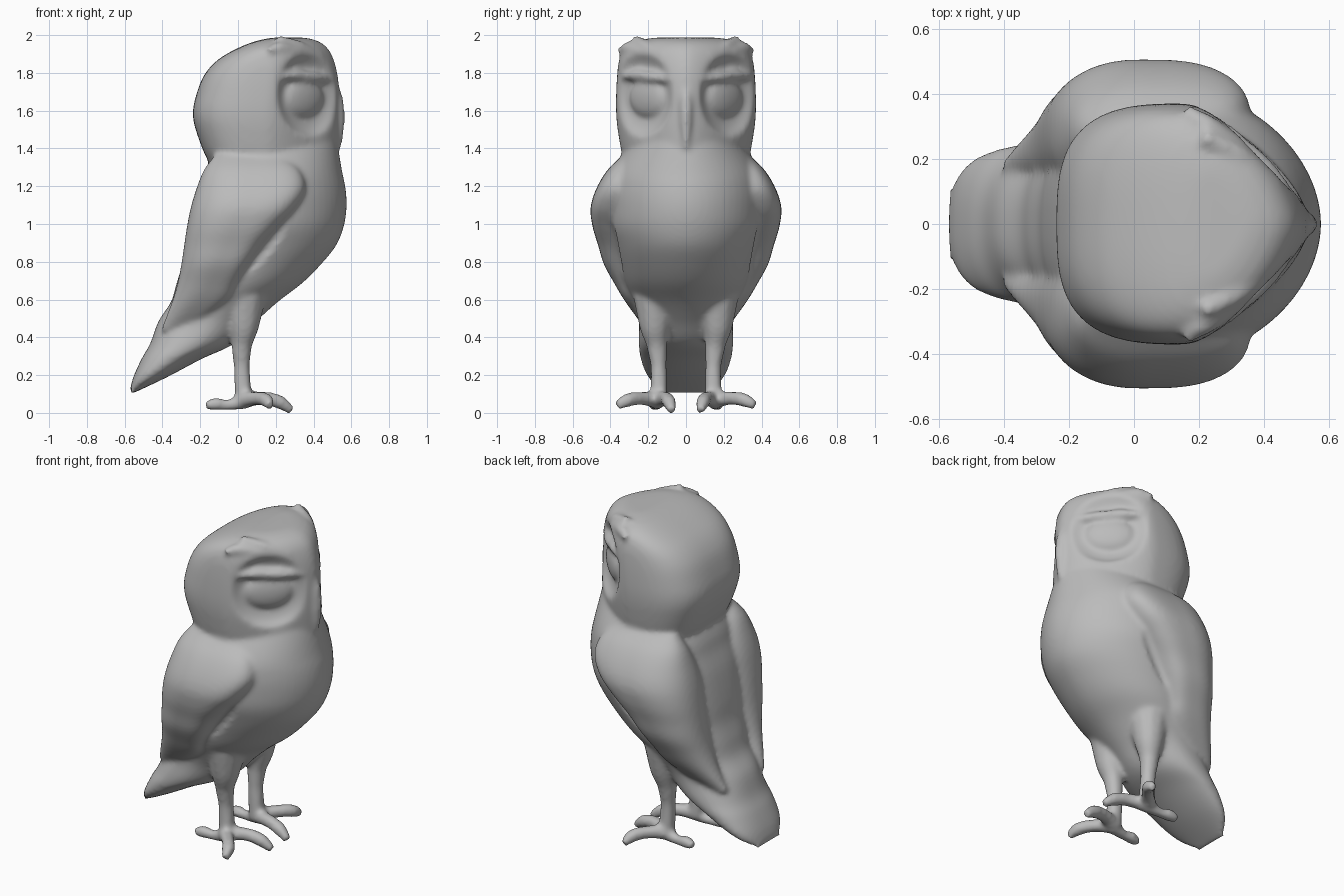
import bpy, bmesh, math
from mathutils import Vector, Matrix

cube = bpy.data.objects.get("Cube")
if cube:
    bpy.data.objects.remove(cube, do_unlink=True)

grey = bpy.data.materials.new("plain grey")
grey.use_nodes = True
grey.diffuse_color = (0.5, 0.5, 0.5, 1)
grey.node_tree.nodes["Principled BSDF"].inputs["Base Color"].default_value = grey.diffuse_color
SIDES = 64
STEPS = 5


def add_object(name, mesh):
    obj = bpy.data.objects.new(name, mesh)
    bpy.context.scene.collection.objects.link(obj)
    return obj


def finish(bm, name):
    bmesh.ops.recalc_face_normals(bm, faces=bm.faces)
    mesh = bpy.data.meshes.new(name)
    bm.to_mesh(mesh)
    bm.free()
    return add_object(name, mesh)


def refine(rows):
    """Smoothly interpolate extra sections between the given ones."""
    rows = [Vector(row) for row in rows]
    ends = [rows[0]] + rows + [rows[-1]]
    fine = []
    for a, b, c, d in zip(ends, ends[1:], ends[2:], ends[3:]):
        for k in range(STEPS):
            t = k / STEPS
            fine.append(b + (c - a) * (t / 2) + (a * 2 - b * 5 + c * 4 - d) * (t * t / 2)
                        + (b * 3 - a - c * 3 + d) * (t ** 3 / 2))
    return fine + [rows[-1]]


def loft(name, rows, front, back):
    """Stack rounded sections: (height, back x, widest x, front x, half width, centre y)."""
    bm = bmesh.new()
    rings = []
    for z, xb, xm, xf, w, y in refine(rows):
        ring = []
        for i in range(SIDES):
            a = math.tau * i / SIDES
            c, s = math.cos(a), math.sin(a)
            power = 2 / (front if c > 0 else back)
            reach = xf - xm if c > 0 else xb - xm
            px = xm + reach * abs(c) ** power
            py = y + math.copysign(w * abs(s) ** power, s)
            ring.append(bm.verts.new((px, py, z)))
        rings.append(ring)
    for low, high in zip(rings, rings[1:]):
        for i in range(SIDES):
            j = (i + 1) % SIDES
            bm.faces.new((low[i], low[j], high[j], high[i]))
    bm.faces.new(rings[0])
    bm.faces.new(rings[-1])
    return finish(bm, name)


def ball(name, centre, radii, along):
    """Ellipsoid whose first radius lies along the given direction."""
    bm = bmesh.new()
    turn = Vector(along).to_track_quat("X", "Z").to_matrix().to_4x4()
    place = Matrix.Translation(centre) @ turn @ Matrix.Diagonal((*radii, 1))
    bmesh.ops.create_uvsphere(bm, u_segments=48, v_segments=32, radius=1, matrix=place)
    return finish(bm, name)


def tube(name, points):
    """Tapering limb through (x, y, z, radius) points."""
    curve = bpy.data.curves.new(name, "CURVE")
    curve.dimensions = "3D"
    curve.bevel_depth = 1
    curve.bevel_resolution = 4
    curve.use_fill_caps = True
    spline = curve.splines.new("BEZIER")
    spline.bezier_points.add(len(points) - 1)
    for knot, (x, y, z, r) in zip(spline.bezier_points, points):
        knot.co = (x, y, z)
        knot.radius = r
        knot.handle_left_type = knot.handle_right_type = "AUTO"
    return bake(add_object(name, curve), name)


def bake(obj, name):
    graph = bpy.context.evaluated_depsgraph_get()
    graph.update()
    mesh = bpy.data.meshes.new_from_object(obj.evaluated_get(graph))
    bpy.data.objects.remove(obj, do_unlink=True)
    return add_object(name, mesh)


def mirrored(obj):
    twin = obj.data.copy()
    twin.transform(Matrix.Scale(-1, 4, (0, 1, 0)))
    twin.flip_normals()
    return [obj, add_object(obj.name + "_mirror", twin)]


def fuse(name, parts, cutters, smoothing):
    """Blend parts into one skin and carve the cutters out of it."""
    bm = bmesh.new()
    for part in parts:
        bm.from_mesh(part.data)
        bpy.data.objects.remove(part, do_unlink=True)
    mesh = bpy.data.meshes.new(name)
    bm.to_mesh(mesh)
    bm.free()
    obj = add_object(name, mesh)

    def remesh():
        mod = obj.modifiers.new("skin", "REMESH")
        mod.mode = "VOXEL"
        mod.voxel_size = 0.012
    remesh()
    for cutter in cutters:
        cutter.hide_render = True
        mod = obj.modifiers.new("carve", "BOOLEAN")
        mod.operation = "DIFFERENCE"
        mod.object = cutter
    remesh()
    mod = obj.modifiers.new("soften", "SMOOTH")
    mod.iterations = smoothing
    obj = bake(obj, name)
    for cutter in cutters:
        bpy.data.objects.remove(cutter, do_unlink=True)
    return obj


# Head: boxy behind, wedge shaped towards the beak, with shallow facial discs
head = loft("head", [
    (1.25, -0.08, 0.15, 0.48, 0.28, 0), (1.35, -0.16, 0.15, 0.53, 0.33, 0),
    (1.5, -0.22, 0.15, 0.54, 0.36, 0), (1.6, -0.24, 0.15, 0.54, 0.37, 0),
    (1.7, -0.22, 0.16, 0.54, 0.37, 0), (1.8, -0.18, 0.17, 0.53, 0.365, 0),
    (1.88, -0.11, 0.18, 0.51, 0.355, 0), (1.94, -0.01, 0.2, 0.48, 0.33, 0),
    (1.98, 0.09, 0.22, 0.43, 0.27, 0), (2, 0.18, 0.23, 0.36, 0.17, 0)], 1.5, 3)
discs = mirrored(ball("facial_disc", (0.38, 0.23, 1.7), (0.055, 0.23, 0.215), (0.67, 0.74, 0)))
head = fuse("head", [head], discs, 8)

# Torso running down into the tail
torso = loft("torso", [
    (0.12, -0.575, -0.56, -0.55, 0.11, 0), (0.2, -0.555, -0.47, -0.38, 0.2, 0),
    (0.3, -0.51, -0.35, -0.19, 0.24, 0), (0.38, -0.465, -0.25, -0.02, 0.25, 0),
    (0.5, -0.42, -0.15, 0.1, 0.25, 0), (0.6, -0.355, -0.08, 0.21, 0.28, 0),
    (0.7, -0.325, 0, 0.34, 0.32, 0), (0.8, -0.295, 0.05, 0.44, 0.35, 0),
    (0.9, -0.28, 0.08, 0.52, 0.38, 0), (1, -0.26, 0.1, 0.56, 0.41, 0),
    (1.1, -0.235, 0.1, 0.575, 0.42, 0), (1.2, -0.2, 0.1, 0.57, 0.42, 0),
    (1.3, -0.17, 0.12, 0.55, 0.39, 0), (1.48, -0.08, 0.15, 0.52, 0.27, 0)], 1.9, 2.4)

# Folded wings
wings = mirrored(loft("wing", [
    (0.45, -0.41, -0.34, -0.27, 0.03, 0.18), (0.6, -0.35, -0.2, -0.06, 0.1, 0.22),
    (0.7, -0.32, -0.14, 0, 0.14, 0.24), (0.8, -0.3, -0.1, 0.06, 0.175, 0.26),
    (0.9, -0.285, -0.06, 0.13, 0.195, 0.27), (1, -0.27, -0.02, 0.22, 0.215, 0.28),
    (1.1, -0.25, 0.02, 0.31, 0.225, 0.28), (1.2, -0.22, 0.04, 0.36, 0.195, 0.28),
    (1.3, -0.18, 0.05, 0.33, 0.135, 0.28), (1.38, -0.12, 0.06, 0.24, 0.06, 0.27)], 3.6, 2.2))
grooves = mirrored(ball("wing_groove", (0.2, 0.4, 0.93), (0.27, 0.04, 0.04), (0.35, 0.11, 0.42)))

# Closed eyelids, heavy brows and ear tufts
face = [ball("eyelid", (0.345, 0.2, 1.68), (0.04, 0.14, 0.1), (0.67, 0.74, 0)),
        tube("brow", [(0.5, 0.06, 1.78, 0.02), (0.4, 0.175, 1.79, 0.03),
                      (0.3, 0.265, 1.8, 0.03), (0.23, 0.33, 1.795, 0.018)]),
        tube("ear_tuft", [(0.44, 0.12, 1.9, 0.02), (0.32, 0.21, 1.95, 0.035),
                          (0.21, 0.27, 1.99, 0.025)]),
        tube("ear_tip", [(0.32, 0.23, 1.92, 0.035), (0.22, 0.3, 1.94, 0.04),
                         (0.16, 0.35, 1.93, 0.02)])]
beak = tube("beak", [(0.49, 0, 1.78, 0.03), (0.525, 0, 1.66, 0.035),
                     (0.535, 0, 1.54, 0.03), (0.535, 0, 1.42, 0.015)])

# Feathered legs and three toed feet
legs = [tube("leg", [(0.03, 0.16, 0.62, 0.12), (0.03, 0.165, 0.48, 0.085),
                     (0.02, 0.155, 0.37, 0.055), (0.02, 0.145, 0.26, 0.043),
                     (0.03, 0.145, 0.07, 0.047)]),
        tube("front_toe", [(0.02, 0.15, 0.08, 0.045), (0.13, 0.11, 0.09, 0.037),
                           (0.22, 0.09, 0.07, 0.038), (0.285, 0.075, 0.025, 0.024)]),
        tube("outer_toe", [(0.02, 0.15, 0.08, 0.045), (0.1, 0.24, 0.09, 0.036),
                           (0.15, 0.31, 0.08, 0.038), (0.17, 0.365, 0.05, 0.024)]),
        tube("back_toe", [(0.04, 0.15, 0.075, 0.042), (-0.06, 0.16, 0.055, 0.028),
                          (-0.12, 0.165, 0.06, 0.036), (-0.17, 0.17, 0.05, 0.024)])]

parts = [head, torso, beak] + wings
for part in face + legs:
    parts += mirrored(part)
owl = fuse("owl", parts, grooves, 7)

# Stand on the ground and finish the surface
owl.data.transform(Matrix.Translation((0, 0, -min(v.co.z for v in owl.data.vertices))))
owl.data.materials.clear()
owl.data.materials.append(grey)
bpy.context.view_layer.objects.active = owl
owl.select_set(True)
bpy.ops.object.shade_smooth()
